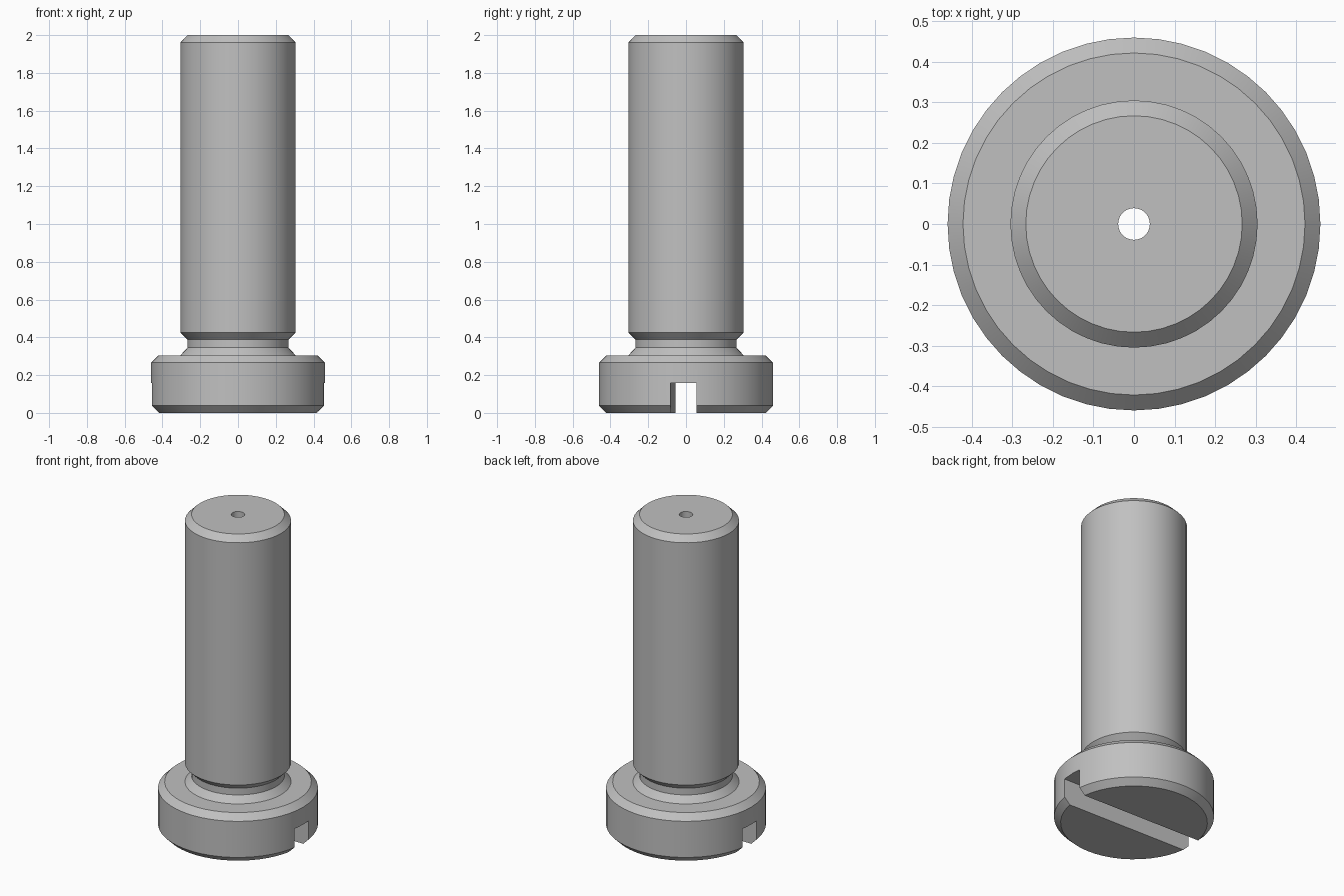
import bpy
import bmesh
import math
from mathutils import Matrix, Vector

if "Cube" in bpy.data.objects:
    bpy.data.objects.remove(bpy.data.objects["Cube"], do_unlink=True)

SEGMENTS = 48
HEAD_R, SHANK_R, NECK_R, HOLE_R = 0.46, 0.305, 0.268, 0.039
CHAMFER = 0.038
HEAD_TOP, HEIGHT = 0.305, 2.0
SLOT_WIDTH, SLOT_DEPTH = 0.137, 0.157

# Plain steel colour
steel = bpy.data.materials.new("steel_grey")
steel.use_nodes = True
colour = (0.53, 0.53, 0.53, 1)
steel.diffuse_color = colour
steel.node_tree.nodes["Principled BSDF"].inputs["Base Color"].default_value = colour


def add_object(name, bm):
    bmesh.ops.recalc_face_normals(bm, faces=bm.faces)
    mesh = bpy.data.meshes.new(name)
    bm.to_mesh(mesh)
    bm.free()
    mesh.materials.append(steel)
    obj = bpy.data.objects.new(name, mesh)
    bpy.context.collection.objects.link(obj)
    return obj


# Closed half section: head, undercut neck, shank and through bore
profile = [
    (HOLE_R, 0),
    (HEAD_R - CHAMFER, 0),
    (HEAD_R, CHAMFER),
    (HEAD_R, HEAD_TOP - CHAMFER),
    (HEAD_R - CHAMFER, HEAD_TOP),
    (SHANK_R, HEAD_TOP),
    (NECK_R, 0.345),
    (NECK_R, 0.388),
    (SHANK_R, 0.425),
    (SHANK_R, HEIGHT - CHAMFER),
    (SHANK_R - CHAMFER, HEIGHT),
    (HOLE_R, HEIGHT),
]
bm = bmesh.new()
verts = [bm.verts.new((r, 0, z)) for r, z in profile]
edges = [bm.edges.new((verts[i - 1], v)) for i, v in enumerate(verts)]
bmesh.ops.spin(bm, geom=verts + edges, cent=(0, 0, 0), axis=(0, 0, 1),
               angle=math.tau, steps=SEGMENTS, use_merge=True)
bmesh.ops.remove_doubles(bm, verts=bm.verts, dist=0.0001)
screw = add_object("slotted_screw", bm)

# Driver slot across the head, turned slightly off the x axis
bm = bmesh.new()
bmesh.ops.create_cube(bm, size=1)
bmesh.ops.scale(bm, vec=Vector((2, SLOT_WIDTH, 2 * SLOT_DEPTH)), verts=bm.verts)
bmesh.ops.rotate(bm, verts=bm.verts,
                 matrix=Matrix.Rotation(math.radians(-1.6), 3, "Z"))
cutter = add_object("slot_cutter", bm)
cutter.hide_render = True

cut = screw.modifiers.new("driver_slot", "BOOLEAN")
cut.operation = "DIFFERENCE"
cut.solver = "EXACT"
cut.object = cutter

bpy.ops.object.select_all(action="DESELECT")
screw.select_set(True)
bpy.context.view_layer.objects.active = screw
bpy.ops.object.modifier_apply(modifier=cut.name)
bpy.data.objects.remove(cutter, do_unlink=True)

# Smooth round walls with crisp chamfers
bpy.ops.object.shade_smooth_by_angle(angle=math.radians(30))
